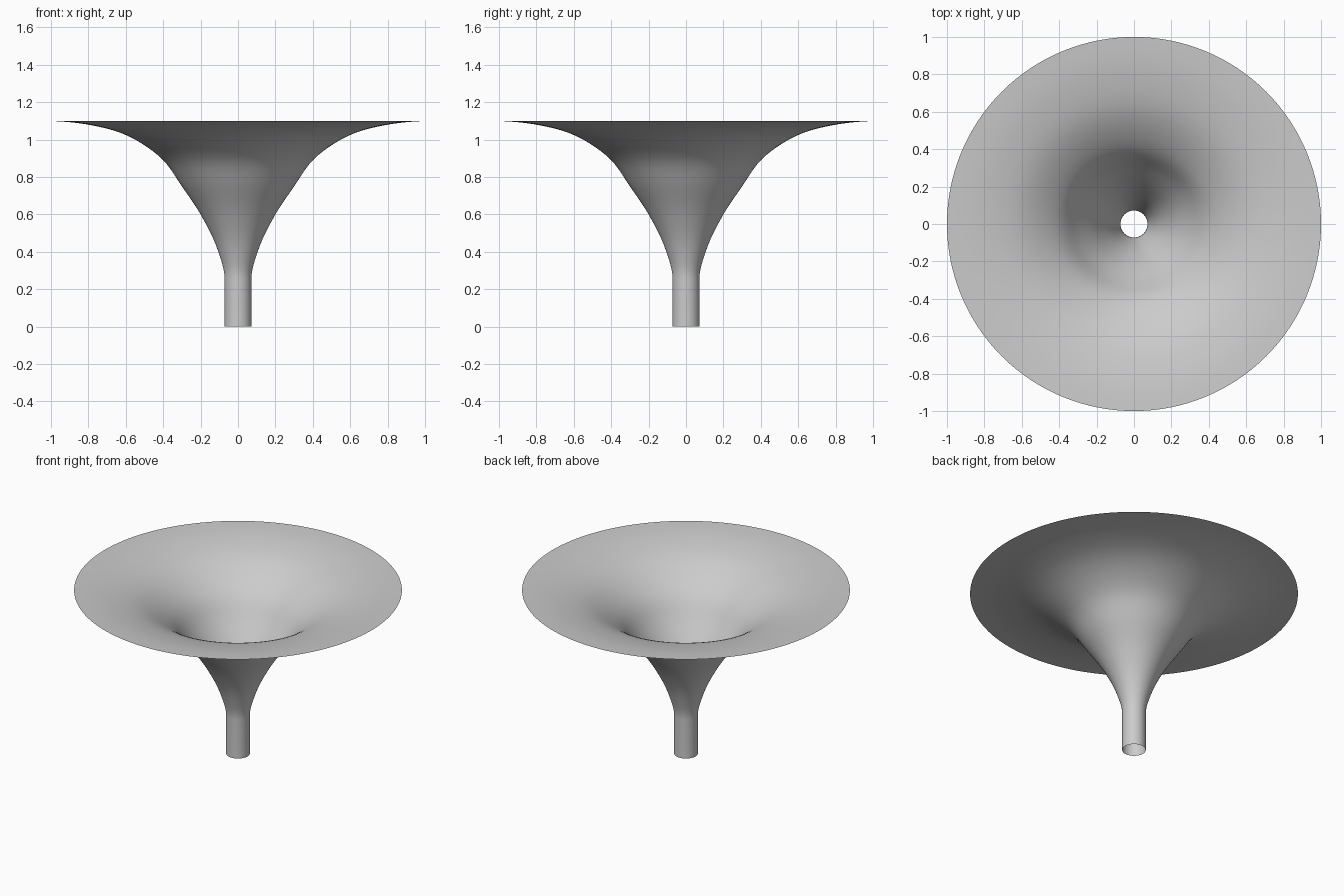
import bpy, bmesh, math
from mathutils import Vector, geometry

cube = bpy.data.objects.get("Cube")
if cube:
    bpy.data.objects.remove(cube, do_unlink=True)

SEGMENTS = 128
STEPS = 7

# Flat grey material
grey = bpy.data.materials.new("light_grey")
grey.use_nodes = True
colour = (0.6, 0.6, 0.6, 1)
grey.diffuse_color = colour
grey.node_tree.nodes["Principled BSDF"].inputs["Base Color"].default_value = colour

# Flare outline as (radius, height), from the stem up to the rim
flare = [Vector((r, 0, z)) for r, z in (
    (0.072, 0.26), (0.105, 0.4), (0.2, 0.6), (0.3, 0.75), (0.4, 0.89),
    (0.5, 0.97), (0.6, 1.025), (0.8, 1.08), (1, 1.1))]


def tangent(i):
    """Direction of the outline at a point, as change in height and radius."""
    if i == 0:
        return Vector((0, 0, 0.15))
    if i == len(flare) - 1:
        return Vector((0.2, 0, 0.01))
    before, after = flare[i] - flare[i - 1], flare[i + 1] - flare[i]
    a, b = before.length, after.length
    return (before / a * b + after / b * a) / (a + b)


# Straight stem followed by the smooth flare
outline = [Vector((0.072, 0, 0)), flare[0]]
for i in range(len(flare) - 1):
    p, q = flare[i], flare[i + 1]
    reach = (q - p).length / 3
    curve = geometry.interpolate_bezier(
        p, p + tangent(i).normalized() * reach,
        q - tangent(i + 1).normalized() * reach, q, STEPS)
    outline += curve[1:]

# Revolve the outline into a thin open funnel
bm = bmesh.new()
verts = [bm.verts.new(p) for p in outline]
edges = [bm.edges.new(pair) for pair in zip(verts, verts[1:])]
bmesh.ops.spin(bm, geom=verts + edges, cent=(0, 0, 0), axis=(0, 0, 1),
               angle=math.tau, steps=SEGMENTS, use_merge=False)
bmesh.ops.remove_doubles(bm, verts=bm.verts, dist=0.0001)

# Point the faces outward from the stem
bm.normal_update()
inward = [f for f in bm.faces
          if f.normal.dot(f.calc_center_median() * Vector((1, 1, 0))) < 0]
bmesh.ops.reverse_faces(bm, faces=inward)

mesh = bpy.data.meshes.new("funnel")
bm.to_mesh(mesh)
bm.free()
mesh.materials.append(grey)
funnel = bpy.data.objects.new("funnel", mesh)
bpy.context.collection.objects.link(funnel)

# Smooth shading
bpy.ops.object.select_all(action='DESELECT')
funnel.select_set(True)
bpy.context.view_layer.objects.active = funnel
bpy.ops.object.shade_smooth_by_angle(angle=math.radians(40))
